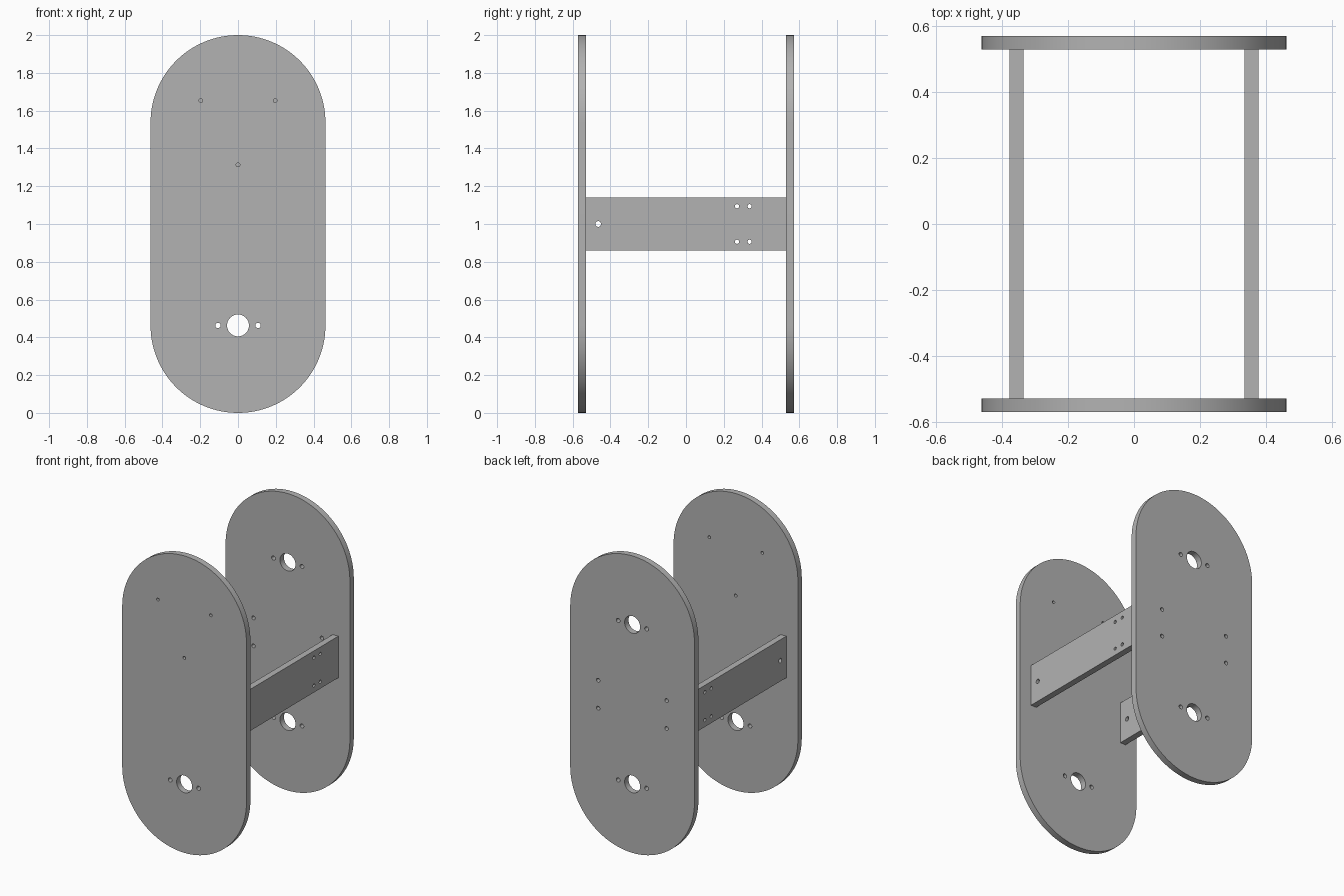
import bpy, bmesh
from math import pi, sin, cos

cube = bpy.data.objects.get("Cube")
if cube:
    bpy.data.objects.remove(cube, do_unlink=True)

grey = bpy.data.materials.new("plain grey")
grey.use_nodes = True
colour = (0.45, 0.45, 0.45, 1)
grey.diffuse_color = colour
grey.node_tree.nodes["Principled BSDF"].inputs["Base Color"].default_value = colour

HEIGHT, RADIUS, THICK = 2.0, 0.463, 0.042
MID = HEIGHT / 2
LOW, HIGH = RADIUS, HEIGHT - RADIUS   # centres of the rounded ends
PLATE_Y, RAIL_X = 0.55, 0.356
RAIL_LEN = PLATE_Y - THICK / 2


def arc(u, v, r, start, end, steps):
    return [(u + r * cos(start + (end - start) * i / steps),
             v + r * sin(start + (end - start) * i / steps)) for i in range(steps + 1)]


def board(name, outline, holes, location, rotation):
    """Flat board cut from an outline with round holes (u, v, radius)."""
    curve = bpy.data.curves.new(name, "CURVE")
    curve.dimensions = "2D"
    curve.fill_mode = "BOTH"
    curve.extrude = THICK / 2
    loops = [outline] + [arc(u, v, r, 0, 2 * pi, 32)[:-1] for u, v, r in holes]
    for loop in loops:
        spline = curve.splines.new("POLY")
        spline.points.add(len(loop) - 1)
        for point, (u, v) in zip(spline.points, loop):
            point.co = (u, v, 0, 1)
        spline.use_cyclic_u = True
    obj = bpy.data.objects.new(name, curve)
    bpy.context.collection.objects.link(obj)
    obj.location, obj.rotation_euler = location, rotation
    bpy.ops.object.select_all(action="DESELECT")
    obj.select_set(True)
    bpy.context.view_layer.objects.active = obj
    bpy.ops.object.convert(target="MESH")
    obj = bpy.context.object
    obj.name = name
    # weld caps to walls
    bm = bmesh.new()
    bm.from_mesh(obj.data)
    bmesh.ops.remove_doubles(bm, verts=bm.verts, dist=0.0001)
    bmesh.ops.recalc_face_normals(bm, faces=bm.faces)
    bm.to_mesh(obj.data)
    bm.free()
    obj.data.materials.clear()
    obj.data.materials.append(grey)
    bpy.ops.object.shade_smooth_by_angle(angle=pi / 6)


def port(v):
    """Large opening with a screw hole on either side."""
    return [(0, v, 0.058), (-0.106, v, 0.014), (0.106, v, 0.014)]


# End plates with rounded ends
stadium = arc(0, HIGH, RADIUS, 0, pi, 64) + arc(0, LOW, RADIUS, pi, 2 * pi, 64)
upright = (pi / 2, 0, 0)
front_holes = port(LOW) + [(-0.197, 1.653, 0.01), (0.197, 1.653, 0.01), (0, 1.313, 0.01)]
back_holes = port(LOW) + port(HIGH) + [
    (s * 0.255, MID + t * 0.094, 0.013) for s in (-1, 1) for t in (-1, 1)]
board("front_plate", stadium, front_holes, (0, -PLATE_Y, 0), upright)
board("back_plate", stadium, back_holes, (0, PLATE_Y, 0), upright)

# Side rails joining the plates
rail = [(s * RAIL_LEN, MID + s * t * 0.14) for s, t in ((-1, 1), (1, -1), (1, 1), (-1, -1))]
rail_holes = [(-0.465, MID, 0.015)] + [
    (u, MID + t * 0.094, 0.011) for u in (0.27, 0.337) for t in (-1, 1)]
for side, x in (("right", -RAIL_X), ("left", RAIL_X)):
    board(side + "_rail", rail, rail_holes, (x, 0, 0), (pi / 2, 0, pi / 2))
